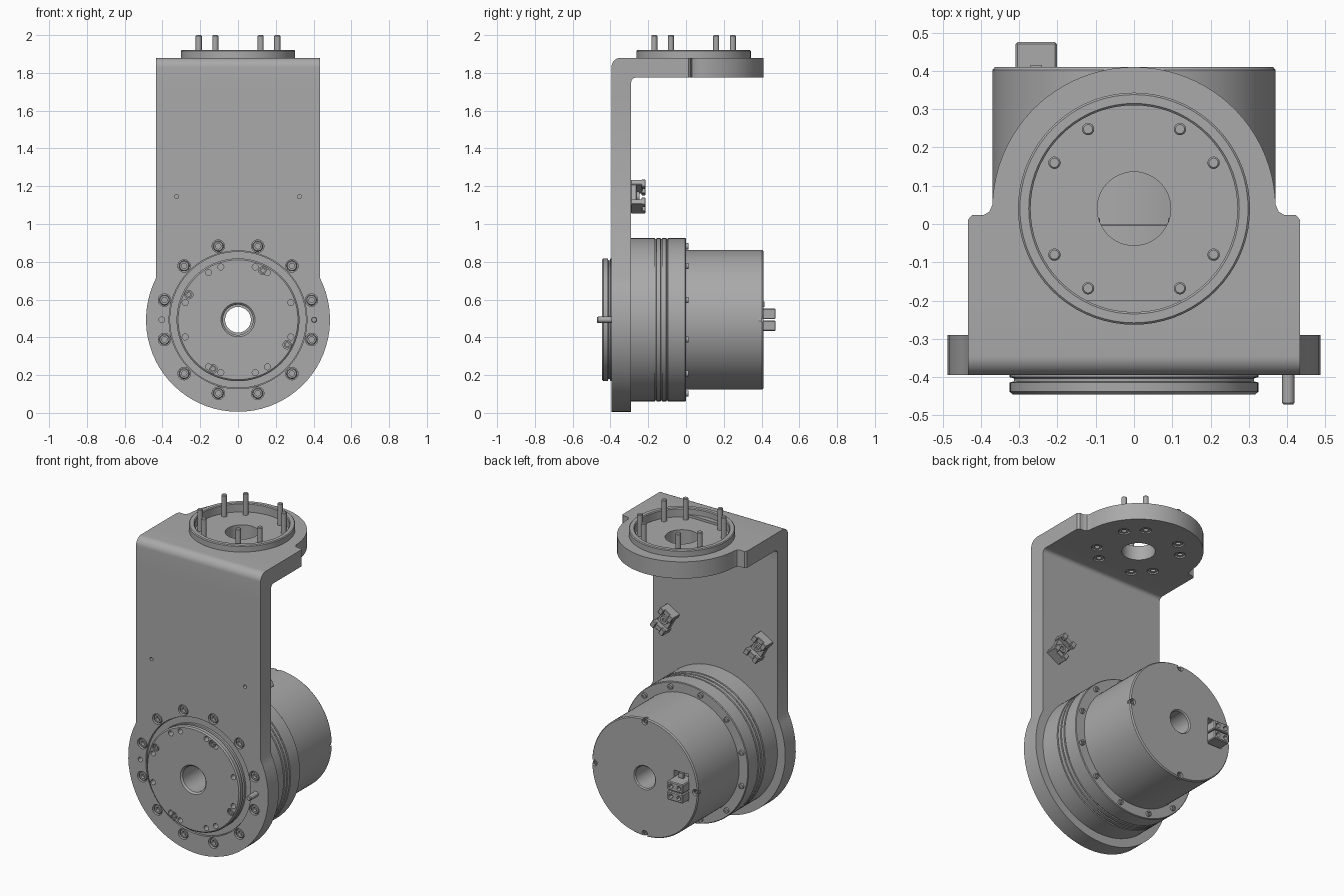
import bpy, bmesh
from math import cos, sin, pi, radians
from mathutils import Matrix, Vector

if "Cube" in bpy.data.objects:
    bpy.data.objects.remove(bpy.data.objects["Cube"])

GREY = (0.4, 0.4, 0.4, 1)
metal = bpy.data.materials.new("machined grey")
metal.use_nodes = True
metal.diffuse_color = GREY
bsdf = next(n for n in metal.node_tree.nodes if n.type == 'BSDF_PRINCIPLED')
bsdf.inputs["Base Color"].default_value = GREY

AXIS_Z = 0.493          # height of the drive axis
HUB_Y = 0.04            # centre of the top flange
parts = []


def along_y(x, z, y=0):
    return Matrix.Translation((x, y, z)) @ Matrix.Rotation(-pi / 2, 4, 'X')


def along_z(x, y, z=0):
    return Matrix.Translation((x, y, z))


def polar(radius, degrees):
    a = radians(degrees)
    return radius * cos(a), radius * sin(a)


def finish(name, bm):
    bmesh.ops.remove_doubles(bm, verts=bm.verts, dist=1e-5)
    bmesh.ops.recalc_face_normals(bm, faces=bm.faces)
    mesh = bpy.data.meshes.new(name)
    bm.to_mesh(mesh)
    bm.free()
    mesh.materials.append(metal)
    obj = bpy.data.objects.new(name, mesh)
    bpy.context.collection.objects.link(obj)
    parts.append(obj)
    return obj


def add_lathe(bm, profile, matrix, seg):
    """Revolve a closed (radius, height) loop."""
    rings = []
    for r, h in profile:
        if r == 0:
            rings.append([bm.verts.new(matrix @ Vector((0, 0, h)))] * seg)
        else:
            rings.append([bm.verts.new(matrix @ Vector((*polar(r, 360 * i / seg), h)))
                          for i in range(seg)])
    for a, b in zip(rings, rings[1:] + rings[:1]):
        for i in range(seg):
            j = (i + 1) % seg
            quad = list(dict.fromkeys((a[i], a[j], b[j], b[i])))
            if len(quad) > 2:
                bm.faces.new(quad)


def lathes(name, profile, matrices, seg=72):
    bm = bmesh.new()
    for m in matrices:
        add_lathe(bm, profile, m, seg)
    return finish(name, bm)


def rod(r, lo, hi):
    return [(0, lo), (r, lo), (r, hi), (0, hi)]


def prism(name, outline, to3d, lo, hi):
    bm = bmesh.new()
    ends = [[bm.verts.new(to3d(u, v, t)) for u, v in outline] for t in (lo, hi)]
    for end in ends:
        bm.faces.new(end)
    n = len(outline)
    for i in range(n):
        j = (i + 1) % n
        bm.faces.new((ends[0][i], ends[0][j], ends[1][j], ends[1][i]))
    return finish(name, bm)


def boxes(name, items, matrices=(Matrix(),), bevel=0.0):
    bm = bmesh.new()
    for m in matrices:
        for centre, size in items:
            bmesh.ops.create_cube(bm, size=1, matrix=m @ Matrix.Translation(centre)
                                  @ Matrix.Diagonal((*size, 1)))
    if bevel:
        bmesh.ops.bevel(bm, geom=bm.edges[:], offset=bevel, segments=1, affect='EDGES')
    return finish(name, bm)


def cut(obj, *cutters):
    for cutter in cutters:
        mod = obj.modifiers.new("cut", 'BOOLEAN')
        mod.operation, mod.solver, mod.object = 'DIFFERENCE', 'EXACT', cutter
    dg = bpy.context.evaluated_depsgraph_get()
    mesh = bpy.data.meshes.new_from_object(obj.evaluated_get(dg))
    obj.modifiers.clear()
    obj.data = mesh
    for cutter in cutters:
        parts.remove(cutter)
        bpy.data.objects.remove(cutter)


# Front plate: straight sides running into a round lower end
start = 27.2
arc = [polar(0.487, start - (180 + 2 * start) * i / 48) for i in range(49)]
outline = [(x, z + AXIS_Z) for x, z in arc] + [(-0.433, 1.7), (0.433, 1.7)]
front_plate = prism("front_plate", outline, lambda u, v, t: (u, t, v), -0.395, -0.29)
bolt_spots = [polar(0.403, 15 + 30 * i) for i in range(12)]
plate_bolts = [(x, z + AXIS_Z) for x, z in bolt_spots]
cut(front_plate,
    lathes("cut_opening", rod(0.365, -0.5, -0.2), [along_y(0, AXIS_Z)]),
    lathes("cut_bores", rod(0.033, -0.5, -0.355), [along_y(*p) for p in plate_bolts], 24),
    lathes("cut_dowel", rod(0.015, -0.5, -0.33), [along_y(-0.403, AXIS_Z)], 16),
    lathes("cut_clip_holes", rod(0.011, -0.5, -0.35),
           [along_y(s * 0.325, 1.145) for s in (-1, 1)], 16))

# Rounded bend joining the two plates
outer = [(-0.345 + 0.05 * cos(a), 1.83 + 0.05 * sin(a))
         for a in (pi - pi / 2 * i / 8 for i in range(9))]
inner = [(-0.265 + 0.025 * cos(a), 1.75 + 0.025 * sin(a))
         for a in (pi / 2 + pi / 2 * i / 6 for i in range(7))]
prism("bracket_bend", [(-0.395, 1.7)] + outer + [(-0.2, 1.88), (-0.2, 1.775)] + inner
      + [(-0.29, 1.7)], lambda u, v, t: (t, u, v), -0.433, 0.433)

# Top plate: square shoulders, small fillets, then a round lobe
right = [(0.433, -0.2), (0.433, 0.012), (0.422, 0.024), (0.392, 0.024), (0.378, 0.032),
         (0.37, 0.05)]
lobe = [(x, y + HUB_Y) for x, y in (polar(0.37, 5 + 170 * i / 40) for i in range(41))]
top_plate = prism("top_plate", right + lobe + [(-x, y) for x, y in reversed(right)],
                  lambda u, v, t: (u, v, t), 1.775, 1.88)
pin_spots = [(x, y + HUB_Y) for x, y in
             (polar(0.24, q + d) for q in (0, 90, 180, 270) for d in (30, 60))]
cut(top_plate,
    lathes("cut_centre", rod(0.096, 1.7, 1.95), [along_z(0, HUB_Y)], 48),
    lathes("cut_floor", rod(0.27, 1.865, 1.95), [along_z(0, HUB_Y)]),
    lathes("cut_pin_bores", rod(0.033, 1.7, 1.8), [along_z(*p) for p in pin_spots], 24))

# Locating ring and the screws standing up through the flange
lathes("top_ring", [(0.27, 1.87), (0.303, 1.87), (0.303, 1.915), (0.298, 1.92),
                    (0.275, 1.92), (0.27, 1.915)], [along_z(0, HUB_Y)])
lathes("top_screws", [(0, 1.795), (0.014, 1.795), (0.014, 1.78), (0.028, 1.78),
                      (0.028, 1.81), (0.016, 1.81), (0.016, 1.996), (0.012, 2.0),
                      (0, 2.0)], [along_z(*p) for p in pin_spots], 18)

# Countersunk plate bolts and the dowel pin
lathes("plate_bolts", [(0, -0.37), (0.014, -0.37), (0.014, -0.39), (0.024, -0.39),
                       (0.028, -0.385), (0.028, -0.35), (0, -0.35)],
       [along_y(*p) for p in plate_bolts], 18)
lathes("dowel_pin", [(0, -0.472), (0.012, -0.472), (0.016, -0.467), (0.016, -0.36),
                     (0, -0.36)], [along_y(0.403, AXIS_Z)], 20)

# Drive housing with grooves around its rim
groove = [(0.433, 0.0), (0.427, 0.002), (0.427, 0.007), (0.433, 0.009)]
rim = [(r, y + h) for y in (-0.165, -0.135, -0.105) for r, h in groove]
lathes("drive_housing", [(0.08, -0.385), (0.362, -0.385), (0.362, -0.29), (0.433, -0.29)]
       + rim + [(0.433, -0.004), (0.429, 0), (0.08, 0)], [along_y(0, AXIS_Z)], 96)
lathes("housing_screws", [(0, 0.008), (0.008, 0.008), (0.008, 0.014), (0.016, 0.014),
                          (0.016, -0.01), (0, -0.01)],
       [along_y(*p) for p in plate_bolts], 16)

# Output hub with its ring of holes and four screws
hub = lathes("output_hub", [(0.08, -0.38), (0.08, -0.435), (0.09, -0.445), (0.317, -0.445),
                            (0.325, -0.438), (0.325, -0.414), (0.314, -0.411),
                            (0.314, -0.403), (0.325, -0.4), (0.325, -0.38)],
             [along_y(0, AXIS_Z)], 96)
hub_holes = [polar(0.294, s * a + b) for b in (0, 180) for s in (-1, 1) for a in (18, 58, 72)]
hub_screws = [polar(0.292, 63 + 90 * i) for i in range(4)]
cut(hub,
    lathes("cut_hub_holes", rod(0.016, -0.5, -0.41),
           [along_y(x, z + AXIS_Z) for x, z in hub_holes], 16),
    lathes("cut_hub_bores", rod(0.022, -0.5, -0.425),
           [along_y(x, z + AXIS_Z) for x, z in hub_screws], 16))
lathes("hub_screws", [(0, -0.43), (0.01, -0.43), (0.01, -0.442), (0.018, -0.442),
                      (0.018, -0.42), (0, -0.42)],
       [along_y(x, z + AXIS_Z) for x, z in hub_screws], 16)

# Rear motor cover with rim screws and a socket pocket
cover = lathes("motor_cover", [(0.068, -0.02), (0.37, -0.02), (0.37, 0.402), (0.364, 0.41),
                               (0.075, 0.41), (0.068, 0.403)], [along_y(0, AXIS_Z)], 96)
rim_spots = [polar(0.352, 90 * i) for i in range(4)]
cut(cover,
    lathes("cut_rim", rod(0.02, 0.385, 0.5),
           [along_y(x, z + AXIS_Z) for x, z in rim_spots], 16),
    boxes("cut_pocket", [((-0.255, 0.43, 0.51), (0.1, 0.14, 0.17))]))
lathes("cover_screws", [(0, 0.392), (0.008, 0.392), (0.008, 0.401), (0.014, 0.401),
                        (0.014, 0.38), (0, 0.38)],
       [along_y(x, z + AXIS_Z) for x, z in rim_spots], 16)

# Plug: four blocks in two rows, each with a wire hole
plug = boxes("plug", [((-0.255, 0.415, AXIS_Z + s * 0.031), (0.108, 0.12, 0.056))
                      for s in (-1, 1)], bevel=0.005)
cut(plug, lathes("cut_wires", rod(0.014, 0.45, 0.5),
                 [along_y(-0.255 + s * 0.027, AXIS_Z + t * 0.031)
                  for s in (-1, 1) for t in (-1, 1)], 12))
boxes("plug_latch", [((-0.255, 0.405, 0.575), (0.03, 0.02, 0.03))])

# Tilted cable clips on the back of the front plate
clip_frames = [Matrix.Translation((s * 0.325, -0.29, 1.145))
               @ Matrix.Rotation(radians(-30), 4, 'Y') for s in (-1, 1)]
clip_items = [((0, 0.014, 0), (0.085, 0.03, 0.14))]
for s in (-1, 1):
    clip_items += [((0, 0.03, s * 0.06), (0.1, 0.062, 0.03)),
                   ((s * 0.035, 0.065, 0.055), (0.03, 0.02, 0.042)),
                   ((s * 0.035, 0.065, -0.055), (0.03, 0.02, 0.042))]
boxes("cable_clips", clip_items, clip_frames, bevel=0.003)
lathes("clip_screws", [(0, 0.035), (0.012, 0.035), (0.012, 0.045), (0.026, 0.045),
                       (0.028, 0.02), (0, 0.02)],
       [f @ along_y(0, 0) for f in clip_frames], 18)

# Smooth round surfaces, keep machined edges crisp
bpy.ops.object.select_all(action='DESELECT')
for obj in parts:
    obj.select_set(True)
bpy.context.view_layer.objects.active = parts[0]
bpy.ops.object.shade_smooth_by_angle(angle=radians(30))
